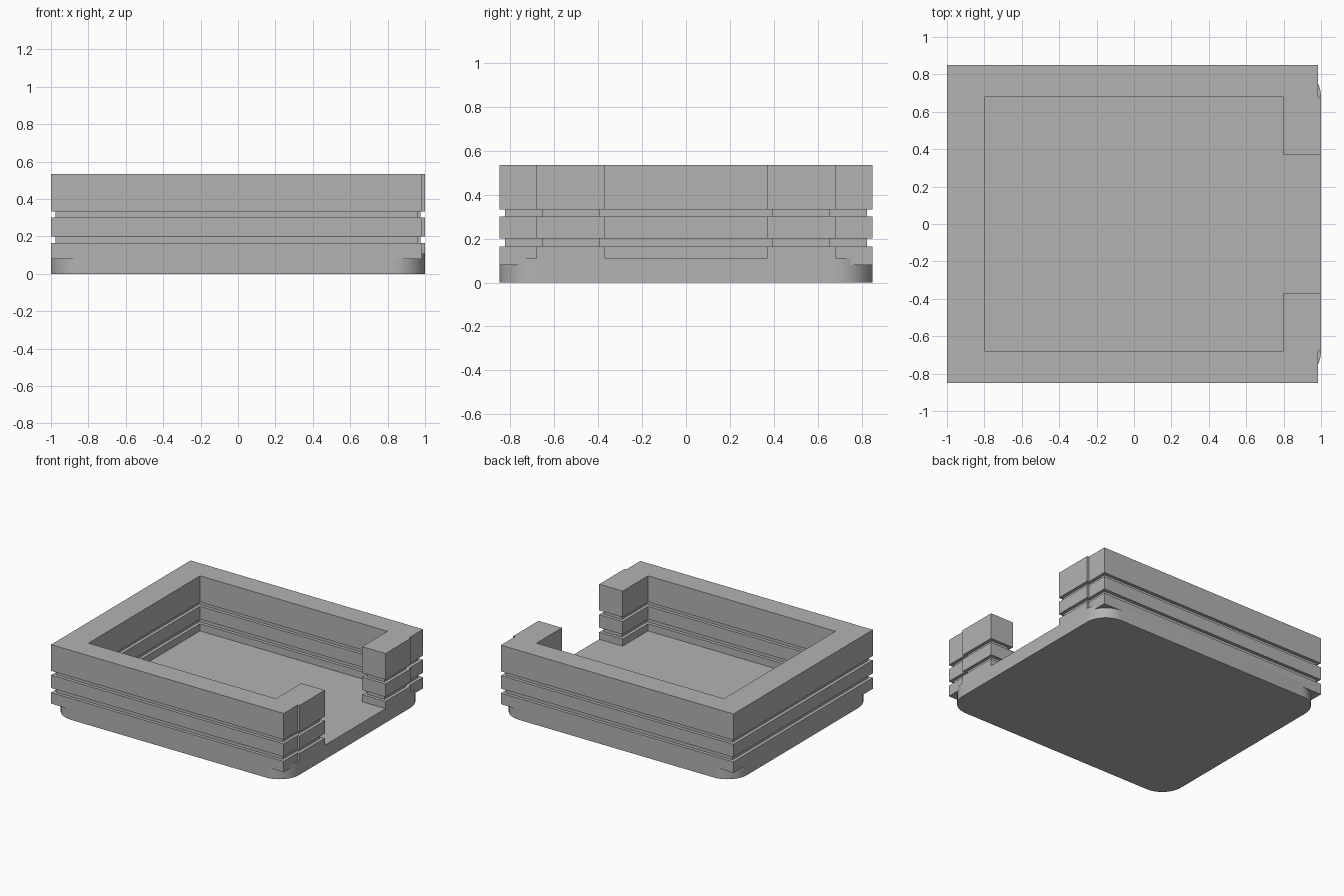
import bpy, bmesh, math

if "Cube" in bpy.data.objects:
    bpy.data.objects.remove(bpy.data.objects["Cube"])

grey = bpy.data.materials.new("plain grey")
grey.diffuse_color = (0.45, 0.45, 0.45, 1)
grey.use_nodes = True
grey.node_tree.nodes["Principled BSDF"].inputs["Base Color"].default_value = grey.diffuse_color


def inset(points, d):
    """Offset a right-angled counter-clockwise outline inwards by d."""
    result = []
    n = len(points)
    for i, (x, y) in enumerate(points):
        px, py = points[i - 1]
        nx, ny = points[(i + 1) % n]
        for ax, ay, bx, by in ((px, py, x, y), (x, y, nx, ny)):
            length = math.hypot(bx - ax, by - ay)
            x -= (by - ay) / length * d
            y += (bx - ax) / length * d
        result.append((x, y))
    return result


def loft(name, layers):
    """Closed solid through a stack of matching (outline, height) layers."""
    bm = bmesh.new()
    loops = [[bm.verts.new((x, y, z)) for x, y in outline] for outline, z in layers]
    n = len(loops[0])
    for low, high in zip(loops, loops[1:]):
        for i in range(n):
            j = (i + 1) % n
            bm.faces.new((low[i], low[j], high[j], high[i]))
    bm.faces.new(loops[0][::-1])
    bm.faces.new(loops[-1])
    bmesh.ops.recalc_face_normals(bm, faces=bm.faces)
    mesh = bpy.data.meshes.new(name)
    bm.to_mesh(mesh)
    bm.free()
    mesh.materials.append(grey)
    obj = bpy.data.objects.new(name, mesh)
    bpy.context.collection.objects.link(obj)
    return obj


# Floor slab with rounded corners
radius, steps = 0.17, 10
slab = []
for k, (sx, sy) in enumerate(((1, 1), (-1, 1), (-1, -1), (1, -1))):
    for s in range(steps + 1):
        a = math.radians(90) * (k + s / steps)
        slab.append((sx * (1 - radius) + radius * math.cos(a),
                     sy * (0.85 - radius) + radius * math.sin(a)))
floor = loft("floor_slab", [(slab, 0), (slab, 0.11)])
bpy.context.view_layer.objects.active = floor
floor.select_set(True)
bpy.ops.object.shade_smooth_by_angle(angle=math.radians(30))

# C-shaped wall with an entrance on the right, grooved inside and out
half = [(-1, -0.85), (0.985, -0.85), (0.985, -0.68), (1, -0.68),
        (1, -0.37), (0.8, -0.37), (0.8, -0.68), (-0.8, -0.68)]
wall = half + [(x, -y) for x, y in reversed(half)]
groove = inset(wall, 0.025)
loft("grooved_wall", [
    (wall, 0.08), (wall, 0.165),
    (groove, 0.165), (groove, 0.2),
    (wall, 0.2), (wall, 0.3),
    (groove, 0.3), (groove, 0.333),
    (wall, 0.333), (wall, 0.535),
])
